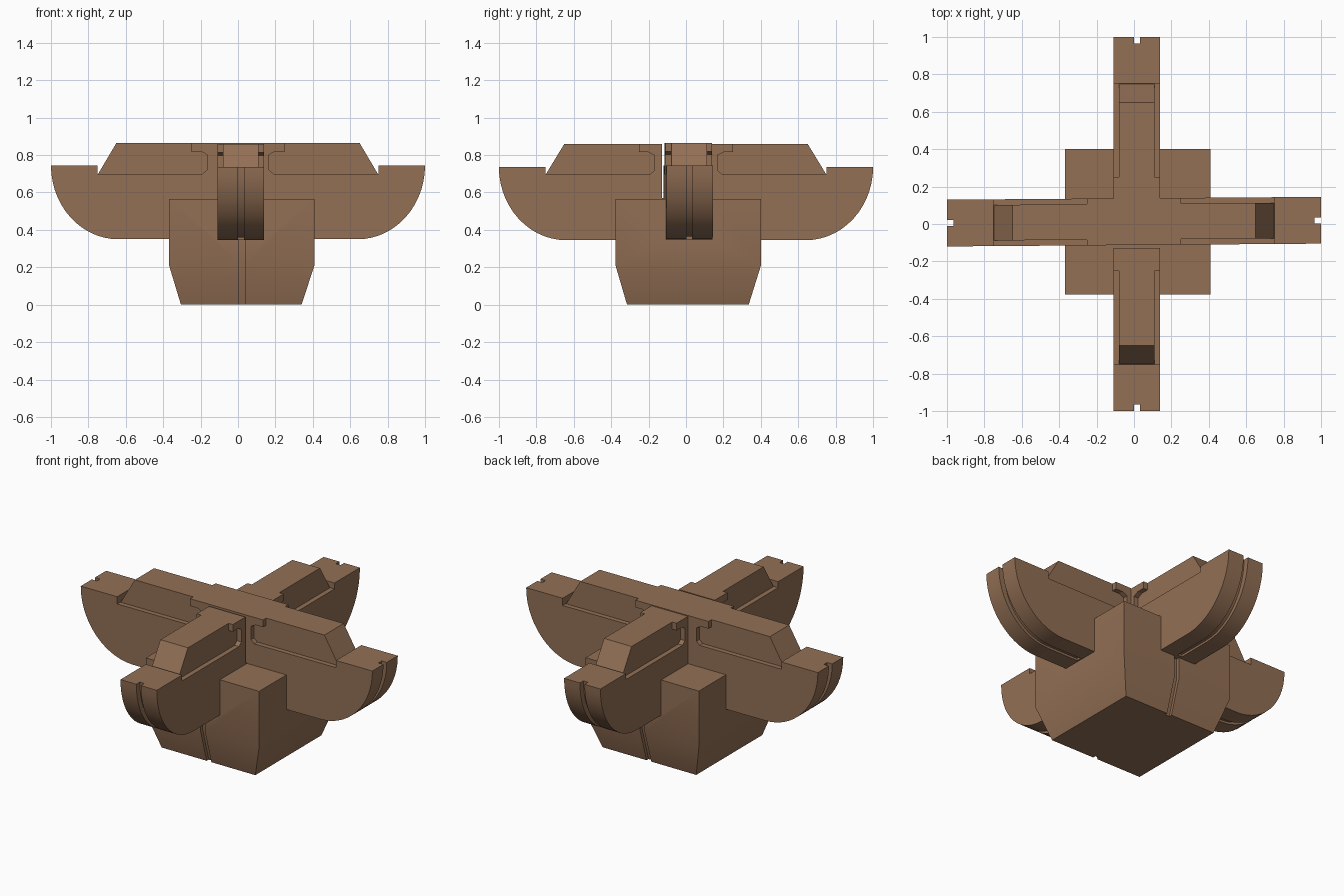
import bpy, bmesh, math

if "Cube" in bpy.data.objects:
    bpy.data.objects.remove(bpy.data.objects["Cube"])

wood = bpy.data.materials.new("brown wood")
wood.diffuse_color = (0.29, 0.16, 0.09, 1)
wood.use_nodes = True
wood.node_tree.nodes["Principled BSDF"].inputs["Base Color"].default_value = wood.diffuse_color
SKEW = 0.0075  # the left-right arm sits slightly twisted


def make(name, bm):
    bmesh.ops.recalc_face_normals(bm, faces=bm.faces)
    me = bpy.data.meshes.new(name)
    bm.to_mesh(me)
    bm.free()
    me.materials.append(wood)
    ob = bpy.data.objects.new(name, me)
    bpy.context.collection.objects.link(ob)
    return ob


def prism(name, pts, w0, w1, axis):
    """Extrude a (length, z) profile sideways; length runs along the given axis."""
    bm = bmesh.new()
    rings = []
    for w in (w0, w1):
        rings.append([bm.verts.new((u, w + SKEW * u, z) if axis == 'x' else (w, u, z))
                      for u, z in pts])
    n = len(pts)
    bm.faces.new(rings[0])
    bm.faces.new(rings[1])
    for i in range(n):
        j = (i + 1) % n
        bm.faces.new((rings[0][i], rings[0][j], rings[1][j], rings[1][i]))
    return make(name, bm)


def box(name, x, y, z):
    return prism(name, [(y[0], z[0]), (y[1], z[0]), (y[1], z[1]), (y[0], z[1])], x[0], x[1], 'y')


def combine(a, b, op):
    m = a.modifiers.new("bool", 'BOOLEAN')
    m.operation, m.solver, m.object = op, 'EXACT', b
    bpy.context.view_layer.objects.active = a
    bpy.ops.object.modifier_apply(modifier=m.name)
    bpy.data.objects.remove(b, do_unlink=True)


def tip(d, top, low, n=14):
    """Rounded end from the top of the tip to the underside, inset by d."""
    return [(0.64 + (0.36 - d) * math.cos(a), top - (top - low - d * 0.4) * math.sin(a))
            for a in (i * math.pi / 2 / n for i in range(n + 1))]


def mirror(half):
    return half + [(-u, z) for u, z in reversed(half)]


def arm(name, axis, w0, w1, top, end, low):
    # full-width body, with the side recess left out of its profile
    half = [(0.25, top), (0.25, top - 0.045), (0.20, top - 0.045), (0.167, top - 0.062),
            (0.167, 0.72), (0.19, 0.70), (0.75, 0.70)] + [(0.75, end)] + tip(0, end, low)
    body = prism(name, mirror(half), w0, w1, axis)
    # narrower raised core with sloped ends
    core = prism("core", mirror([(0.65, top), (0.748, 0.699), (0.748, 0.66)]),
                 w0 + 0.03, w1 - 0.03, axis)
    combine(body, core, 'UNION')
    # groove running round each tip
    mid = (w0 + w1) / 2
    for s in (-1, 1):
        inner = tip(0.035, end, low)
        ring = [(1.1, end + 0.1), (inner[0][0], end + 0.1)] + inner
        ring += [(0.42, inner[-1][1]), (0.42, low - 0.1), (1.1, low - 0.1)]
        cut = prism("groove_cutter", [(s * u, z) for u, z in ring], mid - 0.016, mid + 0.016, axis)
        combine(body, cut, 'DIFFERENCE')
    return body


# crossing arms
bracket = arm("crossed_bracket", 'x', -0.1125, 0.1375, 0.865, 0.745, 0.35)
cross = arm("cross_arm", 'y', -0.11, 0.14, 0.86, 0.737, 0.345)
# narrow joint gap between the front arm and the long arm
combine(cross, box("gap_cutter", (-0.2, 0.2), (-0.127, -0.1115), (0.57, 0.95)), 'DIFFERENCE')
combine(bracket, cross, 'UNION')

# tapered base block
bm = bmesh.new()
levels = [(-0.305, 0.34, -0.315, 0.335, 0), (-0.37, 0.41, -0.378, 0.402, 0.215),
          (-0.37, 0.41, -0.378, 0.402, 0.565)]
rings = [[bm.verts.new(p) for p in ((a, c, z), (b, c, z), (b, d, z), (a, d, z))]
         for a, b, c, d, z in levels]
bm.faces.new(rings[0])
bm.faces.new(rings[2])
for lo, hi in zip(rings, rings[1:]):
    for i in range(4):
        j = (i + 1) % 4
        bm.faces.new((lo[i], lo[j], hi[j], hi[i]))
block = make("base_block", bm)
# grooves down the front and back of the block
for s, bot, mid in ((-1, 0.315, 0.378), (1, 0.335, 0.402)):
    d = 0.022
    pts = [(s * (bot - d), -0.01), (s * (mid - d), 0.215), (s * (mid - d), 0.355),
           (s * 0.6, 0.355), (s * 0.6, -0.01)]
    combine(block, prism("groove_cutter", pts, 0.005, 0.037, 'y'), 'DIFFERENCE')
combine(bracket, block, 'UNION')

# shade rounded tips smooth, keep edges sharp
bpy.ops.object.select_all(action='DESELECT')
bracket.select_set(True)
bpy.context.view_layer.objects.active = bracket
bpy.ops.object.shade_smooth_by_angle(angle=math.radians(20))
